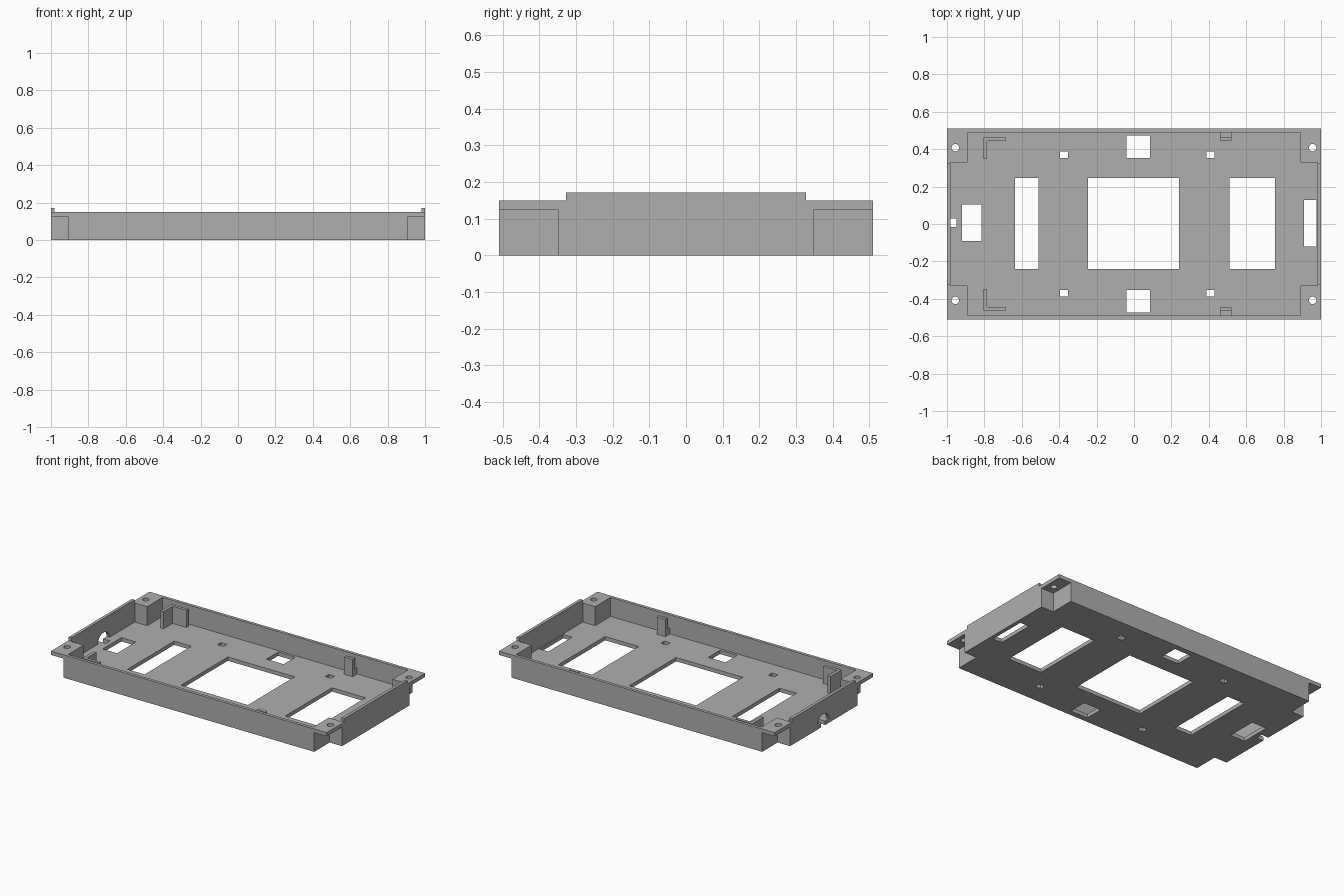
import bpy, bmesh, math

if "Cube" in bpy.data.objects:
    bpy.data.objects.remove(bpy.data.objects["Cube"])

grey = bpy.data.materials.new("plain_grey")
grey.use_nodes = True
colour = (0.43, 0.43, 0.43, 1)
grey.diffuse_color = colour
grey.node_tree.nodes["Principled BSDF"].inputs["Base Color"].default_value = colour


def prism(name, outline, low, high, place=lambda u, v, w: (u, v, w)):
    """Extrude a flat outline between two levels."""
    bm = bmesh.new()
    face = bm.faces.new([bm.verts.new(place(u, v, low)) for u, v in outline])
    grown = bmesh.ops.extrude_face_region(bm, geom=[face])
    for u in grown["geom"]:
        if isinstance(u, bmesh.types.BMVert):
            a, b = place(0, 0, low), place(0, 0, high)
            u.co += type(u.co)([q - p for p, q in zip(a, b)])
    bmesh.ops.recalc_face_normals(bm, faces=bm.faces)
    mesh = bpy.data.meshes.new(name)
    bm.to_mesh(mesh)
    bm.free()
    mesh.materials.append(grey)
    obj = bpy.data.objects.new(name, mesh)
    bpy.context.collection.objects.link(obj)
    return obj


def box(name, x0, x1, y0, y1, z0, z1):
    return prism(name, [(x0, y0), (x1, y0), (x1, y1), (x0, y1)], z0, z1)


def combine(target, tool, operation):
    """Apply one boolean and discard the tool."""
    mod = target.modifiers.new("combine", "BOOLEAN")
    mod.operation, mod.solver, mod.object = operation, "EXACT", tool
    bpy.context.view_layer.update()
    graph = bpy.context.evaluated_depsgraph_get()
    mesh = bpy.data.meshes.new_from_object(target.evaluated_get(graph))
    target.modifiers.clear()
    target.data = mesh
    bpy.data.objects.remove(tool)


def circle(cx, cy, r, count=24):
    return [(cx + r * math.cos(i * math.tau / count), cy + r * math.sin(i * math.tau / count))
            for i in range(count)]


def cross(x, y, nx, ny):
    """Rectangle with its four corners notched out."""
    return [(-nx, -y), (nx, -y), (nx, -ny), (x, -ny), (x, ny), (nx, ny),
            (nx, y), (-nx, y), (-nx, ny), (-x, ny), (-x, -ny), (-nx, -ny)]


FLOOR, RIM, TOP = 0.025, 0.15, 0.172

# Tray with notched corners and thin walls
tray = prism("tray", cross(1, 0.51, 0.91, 0.35), 0, RIM)
combine(tray, prism("hollow", cross(0.98, 0.49, 0.89, 0.33), FLOOR, 0.3), "DIFFERENCE")

# Raised side walls and drilled corner flanges
for sx in (-1, 1):
    xs = sorted((sx * 0.98, sx))
    combine(tray, box("raised_wall", *xs, -0.327, 0.327, 0.1, TOP), "UNION")
    for sy in (-1, 1):
        fx, fy = sorted((sx * 0.9, sx)), sorted((sy * 0.34, sy * 0.51))
        combine(tray, box("flange", *fx, *fy, 0.125, RIM), "UNION")
        combine(tray, prism("screw_hole", circle(sx * 0.955, sy * 0.408, 0.02), 0.1, 0.2),
                "DIFFERENCE")

# Floor openings: x range, y range
openings = [(-0.245, 0.24, -0.24, 0.245), (-0.635, -0.51, -0.24, 0.245),
            (0.51, 0.755, -0.24, 0.245), (-0.92, -0.815, -0.09, 0.105),
            (0.91, 0.975, -0.12, 0.127), (-1.1, -0.95, -0.015, 0.03)]
for sy in (-1, 1):
    for x0, x1, near, far in ((-0.04, 0.085, 0.352, 0.473),
                              (-0.395, -0.352, 0.352, 0.388), (0.387, 0.43, 0.352, 0.388)):
        openings.append((x0, x1, *sorted((sy * near, sy * far))))
for hole in openings:
    combine(tray, box("opening", *hole, -0.1, FLOOR + 0.005), "DIFFERENCE")

# Arched cable port in one side wall
arch = [(0.007 + 0.06 * math.cos(i * math.pi / 12), FLOOR + 0.055 * math.sin(i * math.pi / 12))
        for i in range(13)]
combine(tray, prism("port", arch, -1.1, -0.97, lambda u, v, w: (w, u, v)), "DIFFERENCE")

# Corner brackets and retaining clips on the floor
for sy, side in ((-1, "front"), (1, "back")):
    ell = [(-0.805, 0.348), (-0.785, 0.348), (-0.785, 0.443),
           (-0.685, 0.443), (-0.685, 0.463), (-0.805, 0.463)]
    prism(side + "_bracket", [(x, sy * y) for x, y in ell], FLOOR, 0.138)
    clip = [(0.443, FLOOR), (0.49, FLOOR), (0.49, 0.065), (0.465, 0.065),
            (0.465, 0.138), (0.443, 0.138)]
    prism(side + "_clip", clip, 0.46, 0.522, lambda u, v, w, s=sy: (w, s * u, v))
